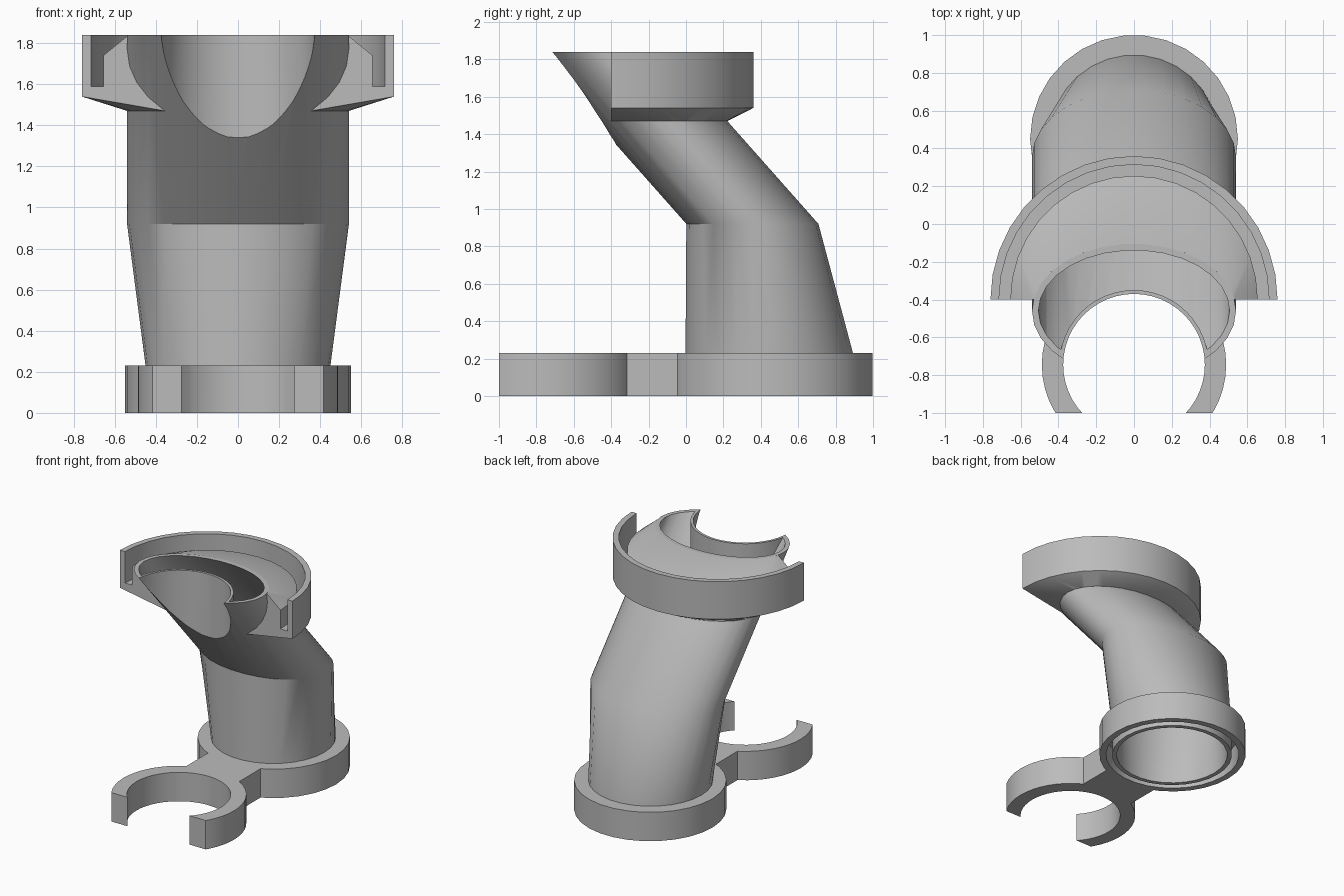
import bpy, bmesh, math
from math import sin, cos, pi, asin

cube = bpy.data.objects.get("Cube")
if cube:
    bpy.data.objects.remove(cube, do_unlink=True)

mat = bpy.data.materials.new("plain_grey")
mat.use_nodes = True
grey = (0.5, 0.5, 0.5, 1)
mat.diffuse_color = grey
mat.node_tree.nodes["Principled BSDF"].inputs["Base Color"].default_value = grey

SIDES = 30
TOP, BEND, BASE_H = 1.84, 0.92, 0.23
CLIP_Y, CLIP_R = -0.745, 0.375
CUP_Y = -0.4


def finish(name, bm):
    bmesh.ops.recalc_face_normals(bm, faces=bm.faces)
    mesh = bpy.data.meshes.new(name)
    bm.to_mesh(mesh)
    bm.free()
    mesh.materials.append(mat)
    obj = bpy.data.objects.new(name, mesh)
    bpy.context.collection.objects.link(obj)
    return obj


def ellipse(cy, rx, ry, z, start=0.0, end=2 * pi, n=SIDES, closed=True):
    """Points of a level ellipse or of an arc of one."""
    steps = n if closed else n - 1
    return [(rx * cos(start + (end - start) * i / steps),
             cy + ry * sin(start + (end - start) * i / steps), z) for i in range(n)]


def loft(name, rings):
    """Closed solid through a stack of matching rings."""
    bm = bmesh.new()
    loops = [[bm.verts.new(p) for p in ring] for ring in rings]
    for a, b in zip(loops, loops[1:]):
        for i in range(len(a)):
            j = (i + 1) % len(a)
            bm.faces.new((a[i], a[j], b[j], b[i]))
    bm.faces.new(loops[0])
    bm.faces.new(loops[-1])
    return finish(name, bm)


def hull(name, points):
    bm = bmesh.new()
    for p in points:
        bm.verts.new(p)
    bmesh.ops.convex_hull(bm, input=bm.verts)
    bmesh.ops.dissolve_limit(bm, angle_limit=0.01, verts=bm.verts, edges=bm.edges)
    return finish(name, bm)


def disc(name, cy, r, z0, z1, n=SIDES):
    return loft(name, [ellipse(cy, r, r, z, n=n) for z in (z0, z1)])


def box(name, x, y0, y1, z0, z1):
    return hull(name, [(sx * x, y, z) for sx in (-1, 1) for y in (y0, y1) for z in (z0, z1)])


def combine(obj, other, op):
    """Boolean with a helper, which is then removed."""
    other.hide_render = True
    mod = obj.modifiers.new(op, "BOOLEAN")
    mod.operation, mod.solver, mod.object = op, "EXACT", other
    bpy.context.view_layer.objects.active = obj
    bpy.ops.object.modifier_apply(modifier=mod.name)
    bpy.data.objects.remove(other, do_unlink=True)


def lean(z):
    """Centre of the leaning part of the tube at a height."""
    return 0.355 - 0.886 * (z - BEND)


def tube_solid(name, wall, z0, z1):
    r, rx, ry = 0.45 - wall, 0.54 - wall, 0.355 - wall
    return loft(name, [ellipse(0.445, r, r, z0), ellipse(0.445, r, r, BASE_H),
                       ellipse(lean(BEND), rx, ry, BEND), ellipse(lean(z1), rx, ry, z1)])


def half_disc(r, z):
    return ellipse(CUP_Y, r, r, z, 0, pi, 19, False)


def tube_arc(z):
    """Part of the tube outline behind the cup's cut plane."""
    t = asin((CUP_Y - lean(z)) / 0.355)
    return ellipse(lean(z), 0.54, 0.355, z, t, pi - t, 25, False)


# Base: grooved ring, bar and open clip
base = disc("base_ring_and_clip", 0.45, 0.55, 0, BASE_H)
combine(base, box("bar", 0.232, -0.5, 0.2, 0, BASE_H), "UNION")
combine(base, disc("clip_disc", CLIP_Y, 0.488, 0, BASE_H, 48), "UNION")
combine(base, disc("clip_bore", CLIP_Y, CLIP_R, -0.1, 0.5, 48), "DIFFERENCE")
combine(base, box("clip_mouth", 0.8, -1.5, -1, -0.1, 0.5), "DIFFERENCE")
combine(base, disc("ring_groove", 0.45, 0.5, -0.1, 0.18), "DIFFERENCE")
combine(base, disc("tube_seat", 0.445, 0.445, -0.1, 0.5), "DIFFERENCE")

# Bent hollow tube with a thin concave wall at its upper front
tube = tube_solid("bent_tube", 0, 0, TOP)
bore = tube_solid("bore", 0.034, -0.05, TOP + 0.05)
combine(bore, disc("front_wall", CLIP_Y, CLIP_R + 0.02, 1, 2.2, 48), "DIFFERENCE")
combine(tube, bore, "DIFFERENCE")
combine(tube, disc("front_scoop", CLIP_Y, CLIP_R, 1, 2.2, 48), "DIFFERENCE")

# Half-round cup with a slot and a sloping floor around the tube mouth
cup = hull("half_cup", half_disc(0.76, TOP) + half_disc(0.76, 1.54) + tube_arc(1.47))
combine(cup, disc("slot", CUP_Y, 0.715, 1.59, 2.1, 36), "DIFFERENCE")
combine(cup, hull("floor", half_disc(0.655, 1.57) + half_disc(0.655, 1.74) + tube_arc(TOP)), "UNION")
combine(cup, tube_solid("tube_hole", 0.002, -0.05, TOP + 0.05), "DIFFERENCE")

for obj in (base, tube, cup):
    bpy.ops.object.select_all(action="DESELECT")
    obj.select_set(True)
    bpy.context.view_layer.objects.active = obj
    bpy.ops.object.shade_smooth_by_angle(angle=math.radians(30))
